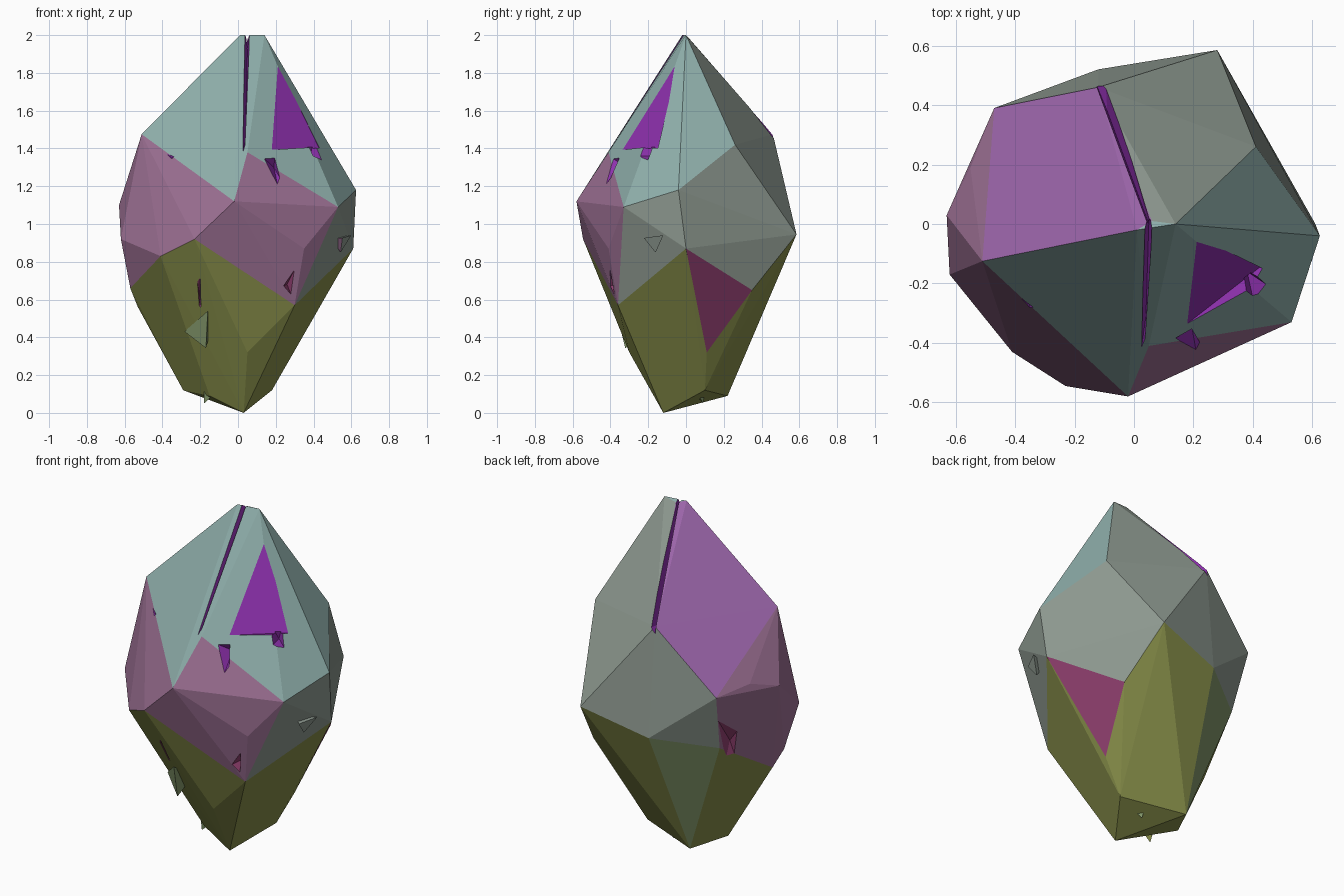
import bpy, bmesh
from mathutils import Vector


def mat(name, col):
    m = bpy.data.materials.new(name)
    m.diffuse_color = (*col, 1)
    return m


PALETTE = [mat("olive", (0.25, 0.28, 0.07)), mat("moss", (0.22, 0.30, 0.14)),
           mat("mauve", (0.33, 0.16, 0.29)), mat("sage", (0.27, 0.32, 0.28)),
           mat("teal", (0.27, 0.42, 0.40)), mat("violet", (0.33, 0.13, 0.40)),
           mat("maroon", (0.28, 0.05, 0.16))]
CUT = mat("recess_violet", (0.27, 0.03, 0.42))


def hull(name, points):
    """Convex faceted solid around a few points."""
    bm = bmesh.new()
    for p in points:
        bm.verts.new(p)
    bmesh.ops.convex_hull(bm, input=bm.verts)
    loose = [v for v in bm.verts if not v.link_faces]
    bmesh.ops.delete(bm, geom=loose, context='VERTS')
    bmesh.ops.recalc_face_normals(bm, faces=bm.faces)
    me = bpy.data.meshes.new(name)
    bm.to_mesh(me)
    bm.free()
    ob = bpy.data.objects.new(name, me)
    bpy.context.collection.objects.link(ob)
    return ob


def paint(ob):
    """Olive foot, mauve and sage waist, teal and violet crown, by facing."""
    for m in PALETTE:
        ob.data.materials.append(m)
    for f in ob.data.polygons:
        z, n = f.center.z, f.normal
        if z < 0.65:
            f.material_index = 6 if n.x > 0.6 and z > 0.55 else (0 if n.z < -0.3 else 1)
        elif z < 1.3:
            f.material_index = 2 if n.y < -0.6 or n.x < -0.6 else 3
        else:
            f.material_index = 5 if n.x < -0.1 and n.y > 0.2 else (4 if n.y < 0.6 else 3)


# Main crystal: corners of the faceted body, crown to foot
body = hull("crystal_body", [
    (0.01, -0.02, 2.00), (0.14, 0.00, 2.00), (0.06, 0.01, 1.99),
    (-0.51, -0.125, 1.475), (-0.12, 0.46, 1.475), (0.41, 0.26, 1.42),
    (0.05, -0.41, 1.38), (0.625, -0.04, 1.18), (0.53, -0.33, 1.09),
    (-0.02, -0.58, 1.12), (-0.47, 0.39, 1.12), (-0.63, 0.03, 1.10),
    (-0.55, 0.19, 1.15), (-0.62, -0.17, 0.92), (-0.23, -0.545, 0.92),
    (0.28, 0.585, 0.945), (0.61, 0.00, 0.87), (0.35, -0.41, 0.87),
    (-0.41, -0.43, 0.83), (-0.12, 0.52, 0.84), (-0.43, 0.30, 0.78),
    (0.36, 0.35, 0.65), (-0.57, -0.10, 0.66), (0.30, -0.36, 0.57),
    (-0.53, -0.05, 0.56), (-0.35, 0.22, 0.49), (0.05, -0.30, 0.32),
    (0.29, 0.11, 0.32), (-0.29, 0.02, 0.12), (0.18, 0.10, 0.12),
    (-0.18, 0.22, 0.09), (-0.15, -0.10, 0.09), (0.03, -0.12, 0.00),
])
paint(body)

# Cracks and recesses broken out of the body
cuts = {
    "front_crown_crack": [(0.035, 0.03, 2.1), (0.065, 0.03, 2.1), (0.00, -0.60, 1.25),
                          (0.03, -0.55, 1.35), (0.05, 0.01, 1.93), (0.04, -0.31, 1.45)],
    "back_crown_crack": [(0.04, 0.00, 2.1), (0.065, 0.00, 2.1), (-0.16, 0.55, 1.42),
                         (-0.10, 0.55, 1.48), (0.05, 0.00, 1.93), (-0.09, 0.38, 1.45)],
    # shallow violet face with a deeper notch at each side of its foot
    "front_right_recess": [(0.14, -0.02, 2.00), (0.07, -0.42, 1.39), (0.23, -0.24, 1.50),
                           (0.43, -0.14, 1.40), (0.30, -0.40, 1.60), (0.45, -0.25, 1.42)],
    "right_notch_a": [(0.08, -0.46, 1.40), (0.20, -0.40, 1.42), (0.23, -0.55, 1.10),
                      (0.19, -0.32, 1.30), (0.27, -0.52, 1.16)],
    "right_notch_b": [(0.33, -0.26, 1.56), (0.42, -0.17, 1.50), (0.47, -0.22, 1.33),
                      (0.42, -0.34, 1.36), (0.38, -0.16, 1.36)],
    "front_left_recess": [(-0.50, -0.17, 1.46), (-0.14, -0.46, 1.46), (-0.55, -0.45, 1.35),
                          (-0.40, -0.50, 1.22), (-0.35, -0.27, 1.35)],
    "lower_front_crack": [(-0.25, -0.62, 0.92), (-0.20, -0.62, 0.92), (-0.24, -0.45, 0.30),
                          (-0.17, -0.45, 0.30), (-0.20, -0.34, 0.60)],
    "lower_right_crack": [(0.36, -0.52, 0.88), (0.21, -0.52, 0.66), (0.32, -0.48, 0.52),
                          (0.26, -0.33, 0.68)],
    "back_left_crack": [(-0.46, 0.42, 1.06), (-0.62, 0.22, 1.05), (-0.52, 0.15, 0.45),
                        (-0.42, 0.30, 0.50), (-0.44, 0.22, 0.80)],
}
for name, pts in cuts.items():
    cutter = hull(name, pts)
    cutter.hide_render = True
    lower = "lower" in name or "back_left" in name
    cutter.data.materials.append(PALETTE[6] if lower else CUT)
    mod = body.modifiers.new(name, 'BOOLEAN')
    mod.operation = 'DIFFERENCE'
    mod.solver = 'EXACT'
    mod.material_mode = 'TRANSFER'
    mod.object = cutter
    bpy.context.view_layer.objects.active = body
    bpy.ops.object.modifier_apply(modifier=mod.name)
    bpy.data.objects.remove(cutter)


# Small splinters on the skin, in the crown and under the foot
def shard(name, base, tip, r):
    b, t = Vector(base), Vector(tip)
    d = (t - b).normalized()
    u = d.orthogonal().normalized() * r
    v = d.cross(u)
    paint(hull(name, [b + u, b - 0.5 * u + v, b - 0.5 * u - v, t]))


shard("crown_splinter", (0.08, 0.0, 1.88), (0.07, -0.01, 1.99), 0.03)
shard("foot_splinter_left", (-0.14, -0.06, 0.16), (-0.18, -0.08, 0.05), 0.06)
shard("foot_splinter_back", (0.02, 0.06, 0.14), (0.02, 0.09, 0.05), 0.05)
shard("front_splinter", (-0.20, -0.26, 0.40), (-0.16, -0.37, 0.54), 0.08)
shard("right_splinter", (0.53, -0.18, 0.90), (0.60, -0.12, 0.94), 0.05)
